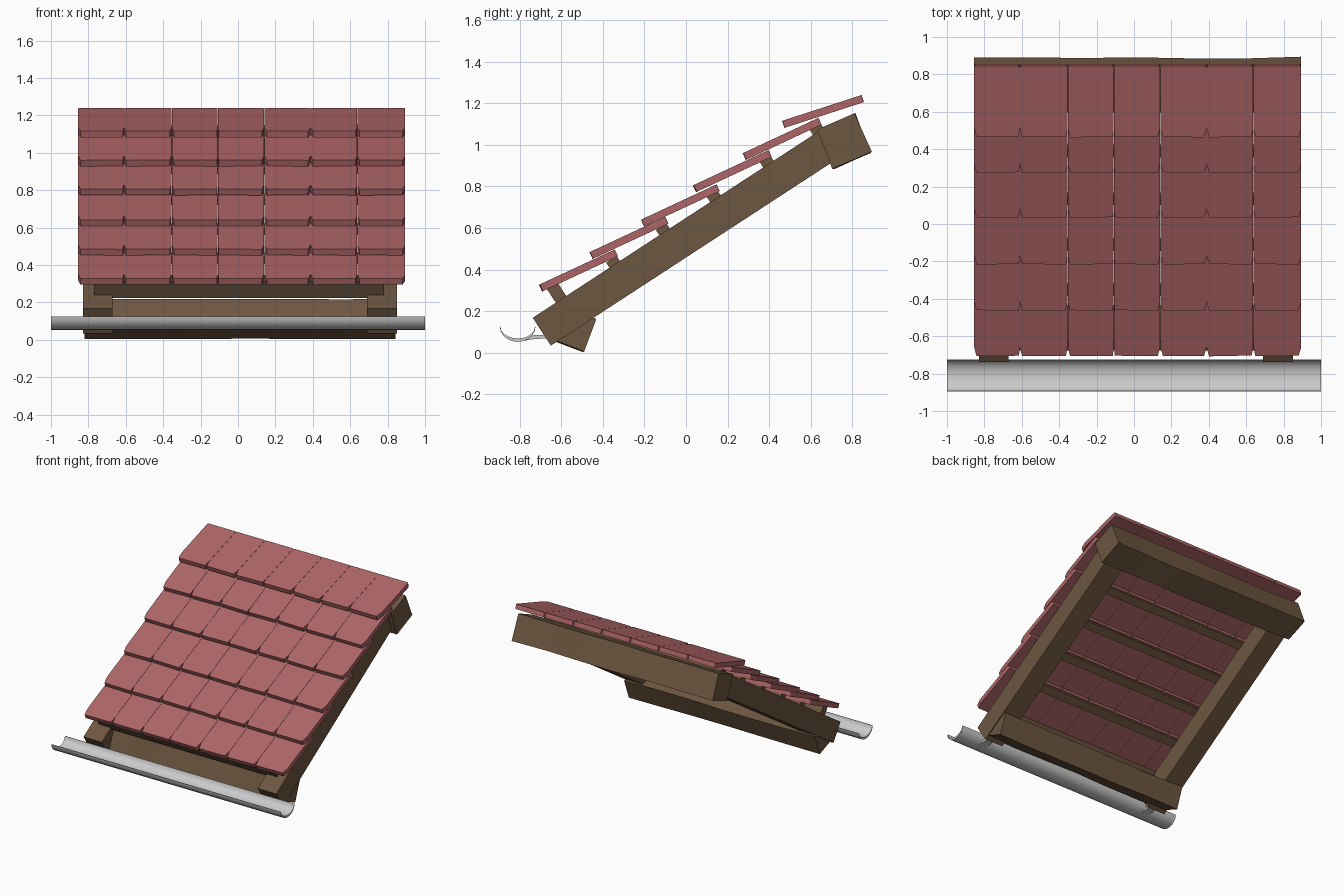
import bpy, bmesh, random
from math import sin, cos, pi, radians
from mathutils import Matrix

if "Cube" in bpy.data.objects:
    bpy.data.objects.remove(bpy.data.objects["Cube"])

random.seed(4)


def material(name, rgb):
    m = bpy.data.materials.new(name)
    m.diffuse_color = (*rgb, 1)
    m.use_nodes = True
    m.node_tree.nodes["Principled BSDF"].inputs["Base Color"].default_value = m.diffuse_color
    return m


WOOD = material("wood", (0.155, 0.095, 0.052))
CLAY = material("clay", (0.42, 0.13, 0.135))


def finish(name, bm, mat=None):
    bmesh.ops.recalc_face_normals(bm, faces=bm.faces)
    me = bpy.data.meshes.new(name)
    bm.to_mesh(me)
    bm.free()
    ob = bpy.data.objects.new(name, me)
    bpy.context.collection.objects.link(ob)
    if mat:
        me.materials.append(mat)
    return ob


def prism(profile, x0, x1, cuts=1, wobble=0.0):
    """Sweep a closed (y, z) profile along x, with optional hand-hewn wobble."""
    bm = bmesh.new()
    rings = []
    for i in range(cuts + 1):
        x = x0 + (x1 - x0) * i / cuts
        rings.append([bm.verts.new((x, y + random.uniform(-wobble, wobble),
                                    z + random.uniform(-wobble, wobble))) for y, z in profile])
    n = len(profile)
    for a, b in zip(rings, rings[1:]):
        for j in range(n):
            k = (j + 1) % n
            bm.faces.new((a[j], a[k], b[k], b[j]))
    bm.faces.new(rings[0])
    bm.faces.new(rings[-1])
    return bm


def beam(name, x0, x1, y, z, length, height, angle, cuts=1, wobble=0.0):
    """Timber with a rectangular section centred on (y, z), tilted by angle."""
    c, s = cos(radians(angle)), sin(radians(angle))
    prof = [(y + u * c - v * s, z + u * s + v * c) for u, v in
            ((-length / 2, -height / 2), (length / 2, -height / 2),
             (length / 2, height / 2), (-length / 2, height / 2))]
    return finish(name, prism(prof, x0, x1, cuts, wobble), WOOD)


# Timber frame: two rafters, ridge beam and eaves beam
PITCH = 33.1
for side, x0 in (("left", -0.83), ("right", 0.69)):
    beam("rafter_" + side, x0, x0 + 0.16, 0.003, 0.555, 1.664, 0.16, PITCH)
beam("ridge_beam", -0.855, 0.893, 0.76, 1.017, 0.197, 0.2, 23, 6, 0.005)
beam("eaves_beam", -0.82, 0.842, -0.542, 0.1125, 0.166, 0.165, -21, 6, 0.004)

# Tile battens lying on the rafters, plus the upright starter batten
for i, y in enumerate((-0.35, -0.11, 0.135, 0.39, 0.63)):
    z = 0.168 + (y + 0.738) * 0.652 + 0.014
    beam(f"batten_{i + 1}", -0.77, 0.78, y, z, 0.06, 0.035, PITCH)
beam("starter_batten", -0.77, 0.78, -0.62, 0.285, 0.06, 0.11, PITCH)

# Overlapping tile courses; each column has its own worn front corners
COLS = (-0.855, -0.61, -0.355, -0.108, 0.14, 0.388, 0.638, 0.895)
CHIPS = ((0.012, 0.004), (0.01, 0.008), (0.012, 0.004), (0.004, 0.012),
         (0.014, 0.012), (0.012, 0.008), (0.01, 0.014))
ROWS = ((-0.69, 0.295, 25), (-0.447, 0.452, 25), (-0.2, 0.608, 25),
        (0.05, 0.773, 25), (0.29, 0.928, 25), (0.476, 1.082, 18))
LEN, THICK = 0.4, 0.036

for r, (y, z, tilt) in enumerate(ROWS):
    place = Matrix.Translation((0, y, z)) @ Matrix.Rotation(radians(tilt), 4, 'X')
    for c in range(7):
        a, b = COLS[c] + 0.0008, COLS[c + 1] - 0.0008
        l, rt = CHIPS[c]
        d = random.uniform(-0.003, 0.003)
        outline = [(a + l, d), (b - rt, -d), (b, 0.05), (b, LEN - 0.01), (b - 0.006, LEN),
                   (a + 0.004, LEN), (a, LEN - 0.01), (a, 0.05)]
        bm = bmesh.new()
        face = bm.faces.new([bm.verts.new((px, py, 0)) for px, py in outline])
        ext = bmesh.ops.extrude_face_region(bm, geom=[face])
        top = [v for v in ext["geom"] if isinstance(v, bmesh.types.BMVert)]
        bmesh.ops.translate(bm, verts=top, vec=(0, 0, THICK))
        bmesh.ops.transform(bm, matrix=place, verts=bm.verts)
        finish(f"tile_{r + 1}_{c + 1}", bm, CLAY)

# Gutter: crescent section running the full width
N = 10
outer = [(-0.81 - 0.086 * cos(pi * i / N), 0.125 - 0.073 * sin(pi * i / N)) for i in range(N + 1)]
inner = [(-0.81 + 0.083 * cos(pi * i / N), 0.125 - 0.057 * sin(pi * i / N)) for i in range(N + 1)]
gutter = finish("gutter", prism(outer + inner, -1, 1, 6))
bpy.context.view_layer.objects.active = gutter
gutter.select_set(True)
bpy.ops.object.shade_smooth_by_angle(angle=radians(35))

# Gutter brackets fixed to the rafter ends
for side, x in (("left", -0.75), ("right", 0.77)):
    prof = [(-0.79, 0.055), (-0.74, 0.064), (-0.65, 0.07), (-0.65, 0.088), (-0.73, 0.084), (-0.77, 0.07)]
    finish("gutter_bracket_" + side, prism(prof, x - 0.03, x + 0.03))
